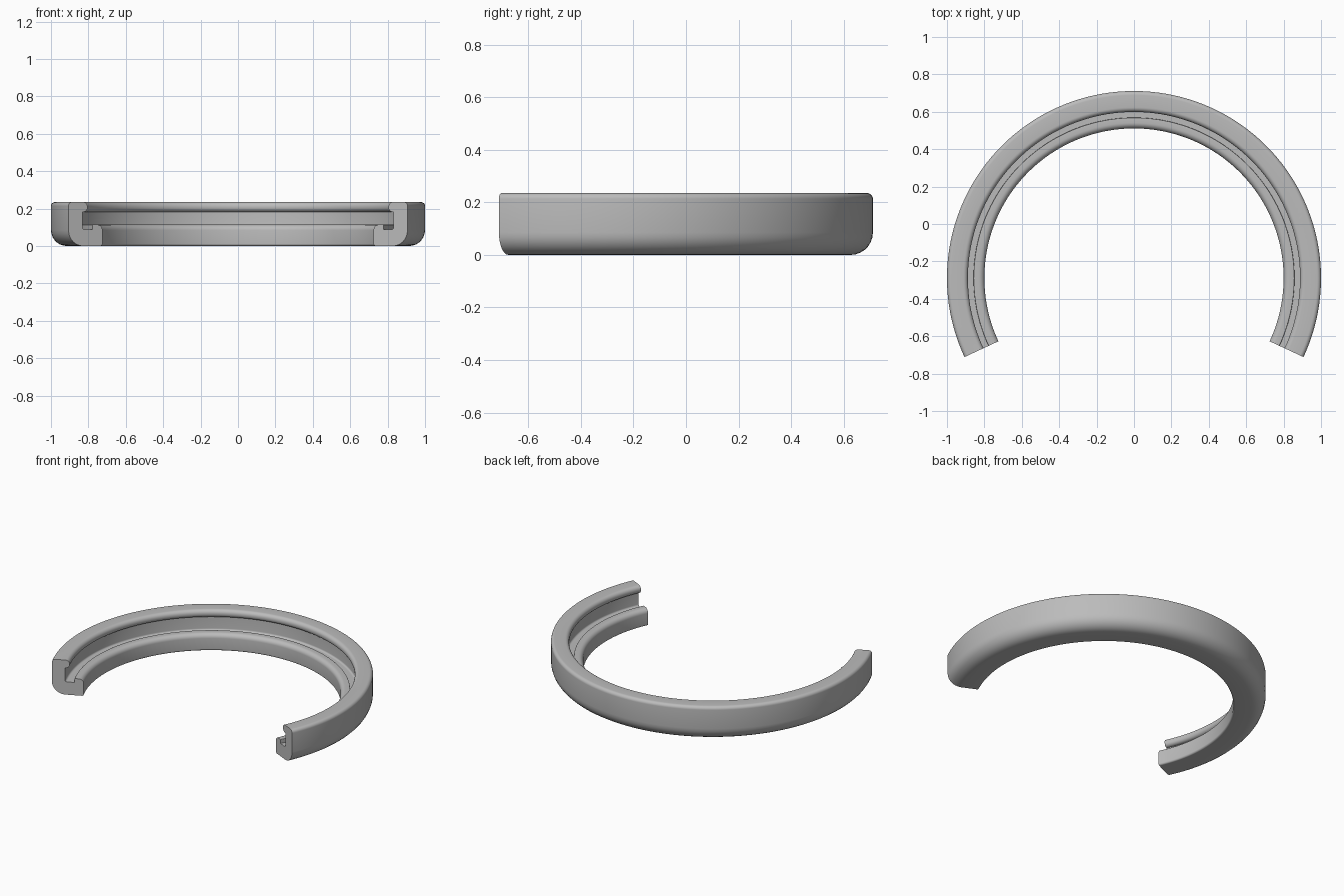
import bpy, bmesh, math
from mathutils import Vector

cube = bpy.data.objects.get("Cube")
if cube:
    bpy.data.objects.remove(cube, do_unlink=True)

CENTRE_Y = -0.289
END_ANGLE = math.radians(-25)
SWEEP = math.radians(230)

# Cross-section corners: radius, height, corner rounding
CORNERS = [
    (0.80, 0.0, 0.012),
    (1.0, 0.0, 0.085),
    (1.0, 0.235, 0.022),
    (0.888, 0.235, 0.025),
    (0.888, 0.182, 0.024),
    (0.917, 0.182, 0.0),
    (0.917, 0.087, 0.012),
    (0.858, 0.087, 0.0),
    (0.858, 0.114, 0.003),
    (0.80, 0.114, 0.03),
]


def rounded_profile(corners, steps=7):
    """Replace each corner by a tangent circular arc."""
    points = []
    for i, (r, z, radius) in enumerate(corners):
        p = Vector((r, z))
        if radius == 0:
            points.append(p)
            continue
        a = (Vector(corners[i - 1][:2]) - p).normalized()
        b = (Vector(corners[(i + 1) % len(corners)][:2]) - p).normalized()
        centre = p + (a + b) * radius
        for k in range(steps + 1):
            t = math.pi / 2 * k / steps
            points.append(centre - b * radius * math.cos(t) - a * radius * math.sin(t))
    return points


# Open ring: sweep the grooved cross-section, leaving both end caps
bm = bmesh.new()
section = [bm.verts.new((r * math.cos(END_ANGLE), r * math.sin(END_ANGLE), z))
           for r, z in rounded_profile(CORNERS)]
start_cap = bm.faces.new(section)
edges = list(start_cap.edges)
result = bmesh.ops.spin(bm, geom=edges, cent=(0, 0, 0), axis=(0, 0, 1),
                        angle=SWEEP, steps=120, use_duplicate=False)
end_edges = [e for e in result["geom_last"] if isinstance(e, bmesh.types.BMEdge)]
bmesh.ops.contextual_create(bm, geom=end_edges)
bmesh.ops.recalc_face_normals(bm, faces=bm.faces)
bmesh.ops.translate(bm, verts=bm.verts, vec=(0, CENTRE_Y, 0))

mesh = bpy.data.meshes.new("grooved_open_ring")
bm.to_mesh(mesh)
bm.free()
ring = bpy.data.objects.new("grooved_open_ring", mesh)
bpy.context.collection.objects.link(ring)

# Plain grey finish
grey = bpy.data.materials.new("plain_grey")
grey.use_nodes = True
colour = (0.5, 0.5, 0.5, 1)
grey.diffuse_color = colour
grey.node_tree.nodes["Principled BSDF"].inputs["Base Color"].default_value = colour
mesh.materials.append(grey)

# Smooth curves with crisp groove and end edges
bpy.ops.object.select_all(action="DESELECT")
ring.select_set(True)
bpy.context.view_layer.objects.active = ring
bpy.ops.object.shade_smooth_by_angle(angle=math.radians(30))
